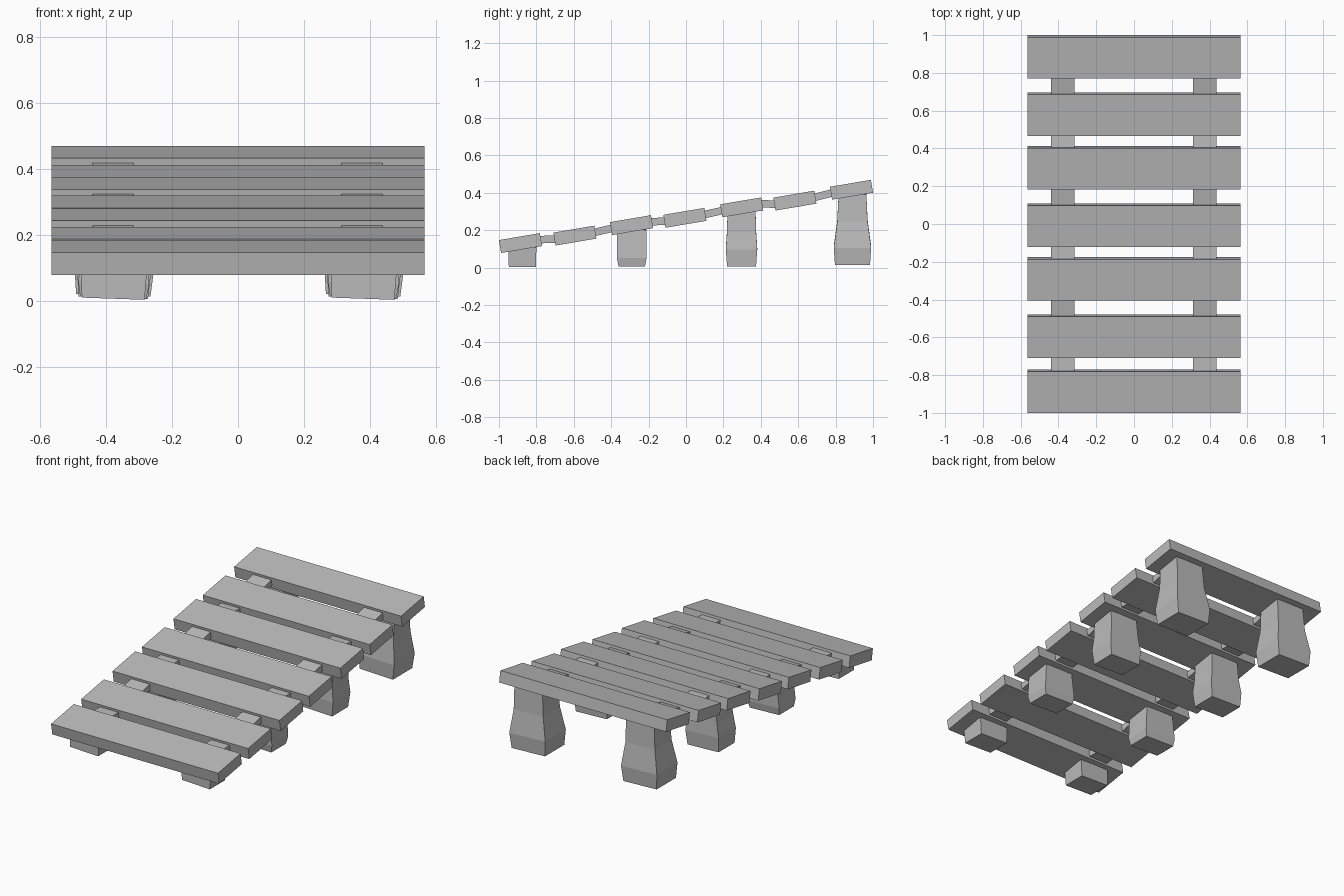
import bpy, bmesh
from math import atan2, hypot, radians
from mathutils import Matrix

cube = bpy.data.objects.get("Cube")
if cube:
    bpy.data.objects.remove(cube, do_unlink=True)

grey = bpy.data.materials.new("plain grey")
grey.use_nodes = True
grey.diffuse_color = (0.5, 0.5, 0.5, 1)
grey.node_tree.nodes["Principled BSDF"].inputs["Base Color"].default_value = (0.5, 0.5, 0.5, 1)


def finish(bm, name):
    bmesh.ops.recalc_face_normals(bm, faces=bm.faces)
    mesh = bpy.data.meshes.new(name)
    bm.to_mesh(mesh)
    bm.free()
    mesh.materials.append(grey)
    obj = bpy.data.objects.new(name, mesh)
    bpy.context.scene.collection.objects.link(obj)


def box(name, centre, size, tilt):
    bm = bmesh.new()
    place = (Matrix.Translation(centre) @ Matrix.Rotation(tilt, 4, "X")
             @ Matrix.Diagonal((*size, 1)))
    bmesh.ops.create_cube(bm, size=1, matrix=place)
    finish(bm, name)


def leg(name, x, y, rings):
    """Four-sided post through rings of (height, width, depth), leaning slightly."""
    bm = bmesh.new()
    loops = []
    for z, w, d in rings:
        loops.append([bm.verts.new((sx * w / 2, sy * d / 2, z))
                      for sx, sy in ((-1, -1), (1, -1), (1, 1), (-1, 1))])
    for low, high in zip(loops, loops[1:]):
        for i in range(4):
            j = (i + 1) % 4
            bm.faces.new((low[i], low[j], high[j], high[i]))
    bm.faces.new(loops[0][::-1])
    bm.faces.new(loops[-1])
    bm.transform(Matrix.Translation((x, y, 0)) @ Matrix.Rotation(radians(2), 4, "Y"))
    finish(bm, name)


# Sloping planks
TILT = radians(9.6)
LENGTH, THICK = 0.222, 0.07
planks = [(-0.885, 0.131), (-0.594, 0.171), (-0.291, 0.227), (-0.006, 0.266),
          (0.298, 0.322), (0.582, 0.358), (0.885, 0.416)]
for n, (y, z) in enumerate(planks, 1):
    box(f"plank_{n}", (0, y, z), (1.13, LENGTH, THICK), TILT)

# Short joining blocks bridging each gap between planks
half_y, half_z = LENGTH / 2 * 0.986, LENGTH / 2 * 0.167
for n, ((y0, z0), (y1, z1)) in enumerate(zip(planks, planks[1:]), 1):
    ya, za, yb, zb = y0 + half_y, z0 + half_z, y1 - half_y, z1 - half_z
    span = hypot(yb - ya, zb - za) + 0.03
    for side, x in (("right", -0.378), ("left", 0.375)):
        box(f"joining_block_{n}_{side}", (x, (ya + yb) / 2, (za + zb) / 2),
            (0.125, span, 0.04), atan2(zb - za, yb - ya))

# Legs, taller and more flared towards the back
legs = [
    (-0.875, [(0.007, 0.19, 0.145), (0.11, 0.2, 0.15)]),
    (-0.29, [(0.01, 0.2, 0.142), (0.055, 0.215, 0.158), (0.205, 0.19, 0.156)]),
    (0.297, [(0.01, 0.21, 0.155), (0.1, 0.225, 0.168), (0.19, 0.2, 0.156), (0.3, 0.19, 0.15)]),
    (0.89, [(0.017, 0.225, 0.187), (0.11, 0.243, 0.2), (0.25, 0.2, 0.162), (0.395, 0.19, 0.148)]),
]
for n, (y, rings) in enumerate(legs, 1):
    for side, x in (("right", -0.378), ("left", 0.378)):
        leg(f"leg_{n}_{side}", x, y, rings)
